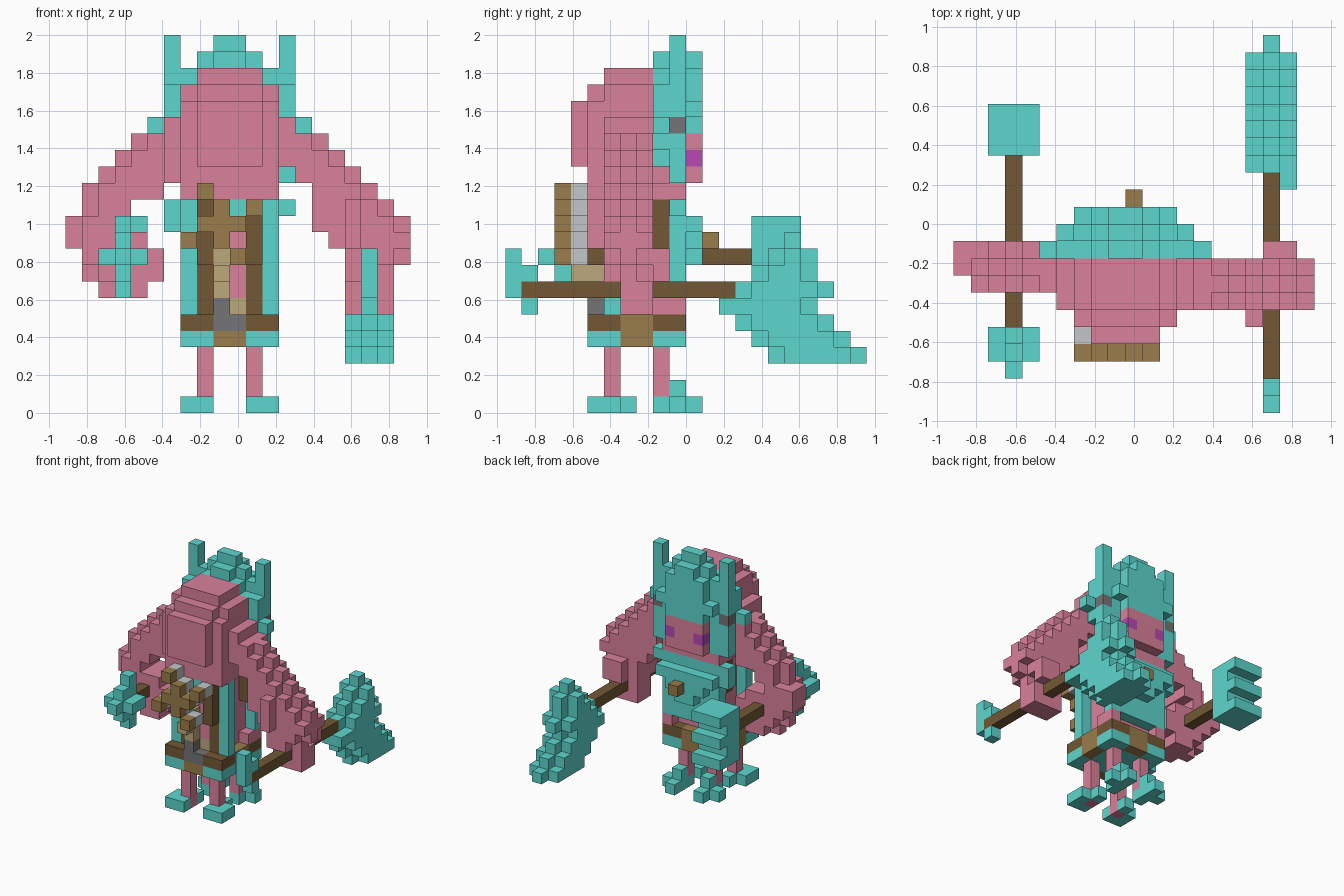
import bpy

UNIT = 2 / 23
cells = {}
part_colour = {}

if "Cube" in bpy.data.objects:
    bpy.data.objects.remove(bpy.data.objects["Cube"], do_unlink=True)


def linear(c):
    c /= 255
    return c / 12.92 if c <= 0.04045 else ((c + 0.055) / 1.055) ** 2.4


def material(name, r, g, b):
    mat = bpy.data.materials.new(name)
    mat.use_nodes = True
    rgba = (linear(r), linear(g), linear(b), 1)
    mat.diffuse_color = rgba
    mat.node_tree.nodes["Principled BSDF"].inputs["Base Color"].default_value = rgba
    return mat


rose = material("rose", 217, 129, 154)
teal = material("teal", 93, 215, 206)
dark_brown = material("dark brown", 115, 88, 53)
brown = material("brown", 154, 124, 75)
khaki = material("khaki", 188, 170, 124)
dark_grey = material("dark grey", 117, 117, 119)
light_grey = material("light grey", 194, 199, 202)
purple = material("purple", 184, 72, 180)


def span(v):
    return range(v[0], v[1] + 1) if isinstance(v, tuple) else (v,)


def block(part, colour, x, y, z, both=False):
    """Fill an inclusive range of grid cells; later blocks replace earlier ones."""
    part_colour[part] = colour
    for i in span(x):
        for j in span(y):
            for k in span(z):
                cells[i, j, k] = part
                if both:
                    cells[19 - i, j, k] = part


def arm(part, top, middle, trim, ranges):
    """Stack runs downwards: a full middle slice between two shorter slices."""
    for step, (a, b) in enumerate(ranges):
        z = top - step
        block(part, rose, (a, b), middle, z)
        for y in (middle - 1, middle + 1):
            block(part, rose, (a + trim[0], b - trim[1]), y, z)


# Torso, shoulders and hump
block("torso", rose, (8, 11), (-5, -2), (4, 13))
block("torso", rose, (7, 12), (-5, -1), 13)
block("torso", rose, 7, (-2, -1), 6, both=True)
block("shoulders", rose, (6, 13), (-5, -3), (15, 17))
block("shoulders", rose, (6, 12), (-5, -3), 14)
block("hump", rose, (7, 12), (-5, -3), (13, 19))
block("hump", rose, (8, 11), (-5, -3), 20)
block("hump", rose, (7, 12), -6, (13, 18))
block("hump", rose, (8, 11), -6, 19)
block("hump", rose, (8, 11), -7, (15, 18))

# Right arm and hand
arm("right_arm", 16, -3, (1, 0),
    [(4, 6), (3, 6), (2, 6), (1, 5), (1, 3), (1, 2), (1, 4), (1, 5), (1, 5), (2, 4)])
block("right_arm", rose, 0, (-3, -2), (10, 11))
block("right_arm", rose, 1, (-4, -2), (9, 11))

# Left arm and hand
arm("left_arm", 16, -4, (0, 1),
    [(14, 15), (14, 16), (14, 17), (15, 18), (15, 19), (15, 20),
     (16, 20), (17, 20), (17, 19)])
block("left_arm", rose, 20, (-5, -3), 10)
block("left_arm", rose, (17, 19), (-4, -3), (6, 7))
block("left_arm", rose, 17, -6, (10, 12))
block("left_arm", rose, (18, 19), -2, (8, 9))

# Head, eyes and rounded, stepped headdress
block("face", rose, (8, 11), (-2, 0), (14, 16))
block("eyes", purple, 8, 0, 15, both=True)
block("headdress", teal, (7, 12), (-2, -1), (17, 19))
block("headdress", teal, (7, 12), -1, 20)
block("headdress", teal, (8, 11), (-2, 0), 20)
block("headdress", teal, (8, 11), -1, 21)
block("headdress", teal, (9, 10), (-2, 0), 21)
block("headdress", teal, (9, 10), -1, 22)
for x, z in ((8, 19), (7, 18), (8, 17)):
    block("headdress", teal, (x, 19 - x), 0, z)
block("hair", teal, 7, (-2, -1), (15, 16), both=True)
block("hair", teal, 7, -1, 14, both=True)
block("hair", teal, 6, -1, (14, 16), both=True)
block("hair", teal, 6, -2, (16, 19), both=True)
block("hair", teal, 5, -2, 17, both=True)
block("horns", teal, 6, -1, (18, 22), both=True)
block("earrings", dark_grey, 6, -1, 17, both=True)

# Tunic, tapering chest plate and brooch
block("tunic", teal, 7, -5, (6, 12), both=True)
block("tunic", teal, (7, 12), -1, (7, 12))
block("tunic", teal, 6, -1, 12, both=True)
block("tunic", teal, 6, -1, 11)
for x, z in ((7, 11), (8, 10), (9, 9)):
    block("chest_plate", teal, (x, 19 - x), 0, z)
block("tunic", teal, 10, -6, 12)
block("brooch", brown, 10, 1, 10)

# Straps, belt and skirt
block("straps", dark_brown, 8, -6, (9, 12), both=True)
block("straps", dark_brown, 8, -5, (6, 8), both=True)
block("straps", dark_brown, 7, -2, (10, 12), both=True)
block("skirt", teal, (7, 12), (-6, -1), 4)
block("belt", dark_brown, (7, 12), (-6, -1), 5)
block("belt_tabs", brown, 7, (-4, -3), (4, 5), both=True)
block("belt_tabs", brown, (9, 10), -6, 4)
block("belt_tabs", brown, (9, 10), -1, (4, 5))
block("buckle", dark_grey, (9, 10), -6, 5)
block("buckle", dark_grey, 9, -6, 6)

# Trinket hung on the lower hump: crooked charm with a pale backing
charm = [(8, 13), (9, 12), (11, 12), (8, 11), (9, 11), (10, 11),
         (7, 10), (9, 10), (10, 9)]
for x, z in charm:
    block("charm", brown, x, -8, z)
    block("charm_backing", light_grey, x, -7, z)
block("charm_tail", khaki, 9, -6, (7, 9))
block("charm_tail", khaki, 9, -7, 8)
block("charm_tail", khaki, 10, -5, 6)

# Four legs with splayed feet
for y in (-5, -2):
    block("legs", rose, 8, y, (0, 3), both=True)
block("feet", teal, (7, 8), -6, 0, both=True)
block("feet", teal, 7, -5, 0, both=True)
block("feet", teal, 8, -4, 0, both=True)
block("feet", teal, 8, (-2, 0), 0, both=True)
block("feet", teal, 7, -1, 0, both=True)
block("feet", teal, 8, -1, 1, both=True)

# Right hammer: shaft, notched head and spiked end
block("hammer_shaft", dark_brown, 3, (-6, 3), 9)
block("hammer_head", teal, (2, 4), (4, 5), (7, 11))
for z in (7, 9, 11):
    block("hammer_head", teal, (2, 4), 6, z)
block("hammer_spike", teal, 3, -7, (7, 11))
block("hammer_spike", teal, (2, 4), (-8, -7), 9)
block("hammer_spike", teal, 3, -8, (8, 10))
block("hammer_spike", teal, 3, -9, 9)

# Left axe: shaft, stepped slanting blade with lower sides, and hooked end
block("axe_shaft", dark_brown, 18, (-10, 2), 7)
blade = [(5, 10), (4, 9), (3, 8), (2, 7), (3, 8), (4, 7), (5, 7), (6, 6)]
for step, (a, b) in enumerate(blade):
    block("axe_blade", teal, 18, (a, b), 3 + step)
    for side in (17, 19):
        block("axe_blade", teal, side, (a + 1, b - 1), 3 + step)
block("axe_blade", teal, 19, 2, 6)
block("axe_hook", teal, 18, -11, (7, 9))
for z in (6, 8):
    block("axe_hook", teal, 18, -10, z)


def build(part):
    """Make one object from the exposed cell faces of a part."""
    index, faces = {}, []
    for cell in (c for c, p in cells.items() if p == part):
        for axis in range(3):
            for sign in (0, 1):
                near = list(cell)
                near[axis] += 2 * sign - 1
                if tuple(near) in cells:
                    continue
                u, v = (axis + 1) % 3, (axis + 2) % 3
                quad = []
                for du, dv in ((0, 0), (1, 0), (1, 1), (0, 1)):
                    corner = list(cell)
                    corner[axis] += sign
                    corner[u] += du
                    corner[v] += dv
                    quad.append(index.setdefault(tuple(corner), len(index)))
                faces.append(quad if sign else quad[::-1])
    mesh = bpy.data.meshes.new(part)
    mesh.from_pydata([((x - 10.5) * UNIT, y * UNIT, z * UNIT) for x, y, z in index], [], faces)
    mesh.materials.append(part_colour[part])
    bpy.context.collection.objects.link(bpy.data.objects.new(part, mesh))


for name in part_colour:
    build(name)
